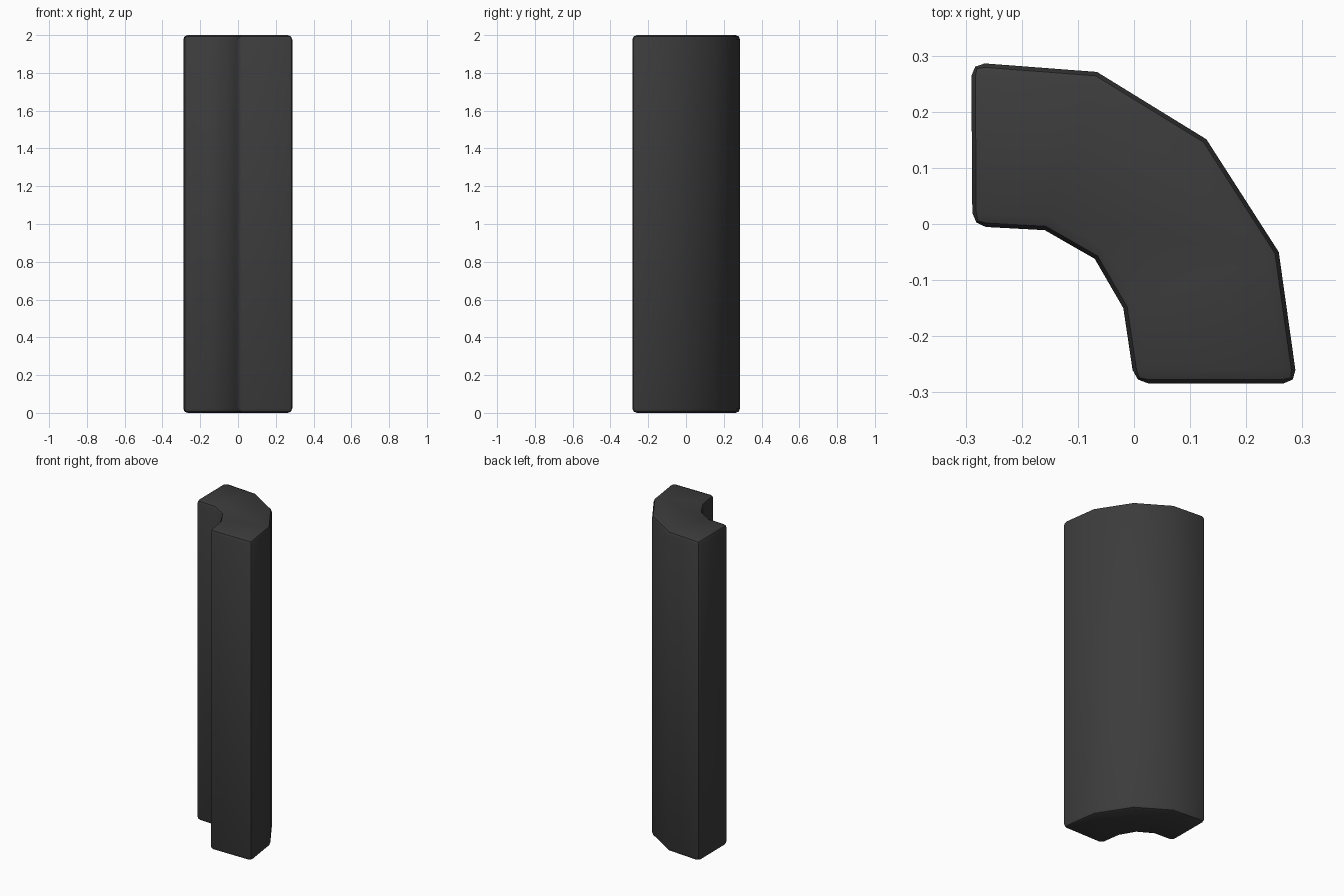
import bpy, bmesh
from math import radians

if "Cube" in bpy.data.objects:
    bpy.data.objects.remove(bpy.data.objects["Cube"])

# Quarter-ring cross-section, seen from above
outer = [(-0.29, 0.288), (-0.066, 0.271), (0.129, 0.151), (0.258, -0.05), (0.291, -0.284)]
inner = [(0.001, -0.284), (-0.019, -0.15), (-0.07, -0.062), (-0.159, -0.011), (-0.288, -0.004)]

# Extrude the section into a tall post
bm = bmesh.new()
base = bm.faces.new([bm.verts.new((x, y, 0)) for x, y in outer + inner])
top = bmesh.ops.extrude_face_region(bm, geom=[base], use_keep_orig=True)
bmesh.ops.translate(bm, vec=(0, 0, 2),
                    verts=[g for g in top["geom"] if isinstance(g, bmesh.types.BMVert)])
bmesh.ops.recalc_face_normals(bm, faces=bm.faces)
mesh = bpy.data.meshes.new("curved_post")
bm.to_mesh(mesh)
bm.free()
post = bpy.data.objects.new("curved_post", mesh)
bpy.context.collection.objects.link(post)

# Dark surface
mat = bpy.data.materials.new("dark_grey")
mat.diffuse_color = (0.045, 0.045, 0.045, 1)
mat.use_nodes = True
mat.node_tree.nodes["Principled BSDF"].inputs["Base Color"].default_value = mat.diffuse_color
mesh.materials.append(mat)

# Rounded rims and end corners, with the gentle bends shaded smooth
bevel = post.modifiers.new("rounded_edges", 'BEVEL')
bevel.width = 0.024
bevel.segments = 2
bevel.limit_method = 'ANGLE'
bevel.angle_limit = radians(50)
bpy.context.view_layer.objects.active = post
post.select_set(True)
bpy.ops.object.modifier_apply(modifier=bevel.name)
bpy.ops.object.shade_smooth_by_angle(angle=radians(40))
